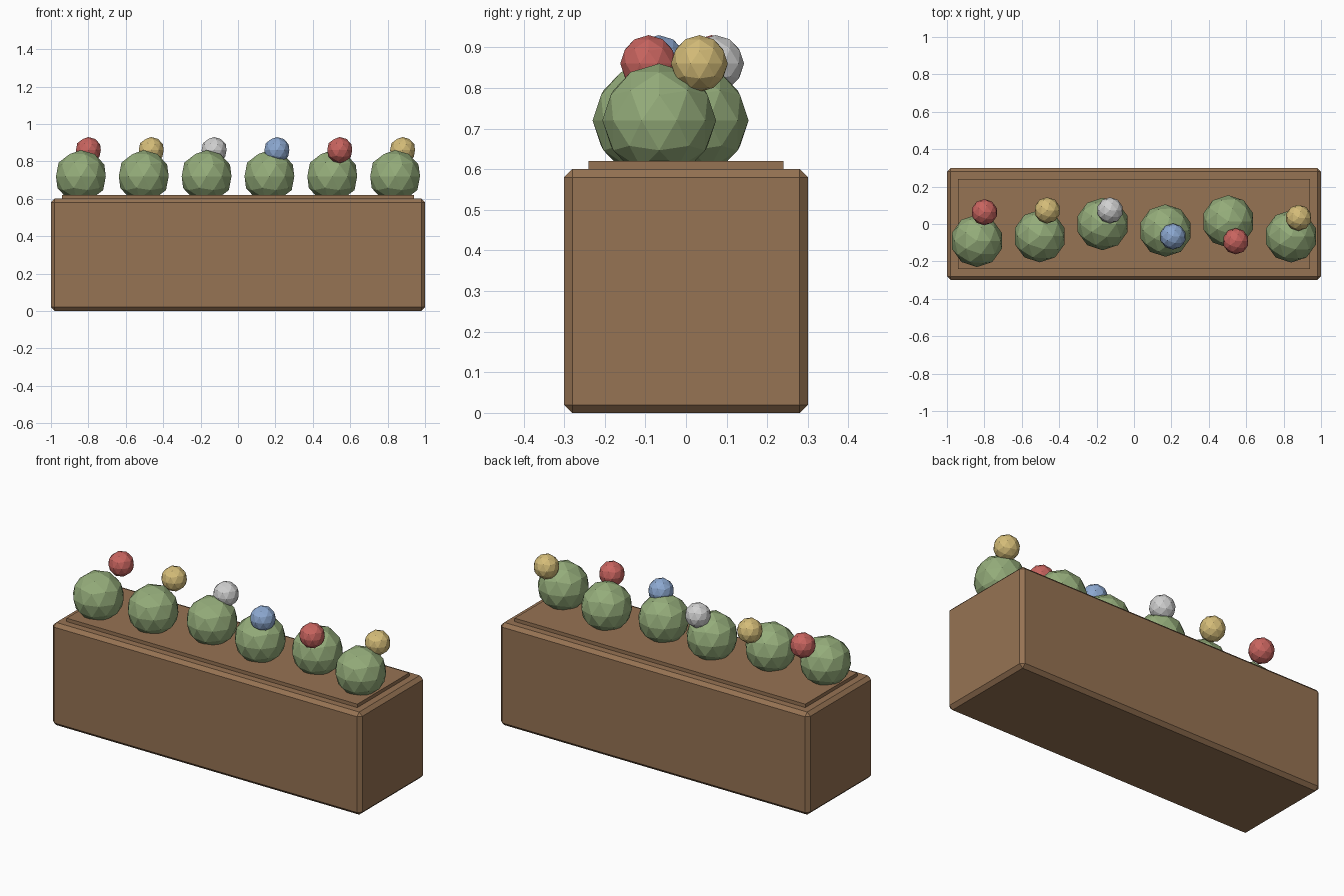
import bpy

if "Cube" in bpy.data.objects:
    bpy.data.objects.remove(bpy.data.objects["Cube"])


def material(name, rgb):
    # sRGB 0-255 converted to linear
    lin = [((c / 255 + 0.055) / 1.055) ** 2.4 for c in rgb]
    m = bpy.data.materials.new(name)
    m.diffuse_color = (*lin, 1)
    m.use_nodes = True
    m.node_tree.nodes["Principled BSDF"].inputs["Base Color"].default_value = m.diffuse_color
    return m


wood = material("brown wood", (150, 115, 83))
leaf = material("leaf green", (148, 172, 122))
petals = {
    "red": material("red petals", (200, 100, 95)),
    "yellow": material("yellow petals", (212, 188, 120)),
    "white": material("white petals", (208, 208, 208)),
    "blue": material("blue petals", (140, 168, 208)),
}


def box(name, size, z, mat, bevel=0):
    bpy.ops.mesh.primitive_cube_add(size=1, location=(0, 0, z))
    o = bpy.context.object
    o.name = name
    o.scale = size
    bpy.ops.object.transform_apply(location=False, rotation=False, scale=True)
    o.data.materials.append(mat)
    if bevel:
        b = o.modifiers.new("edge", "BEVEL")
        b.width = bevel
        b.segments = 1
    return o


def ball(name, radius, loc, mat):
    bpy.ops.mesh.primitive_ico_sphere_add(subdivisions=2, radius=radius, location=loc)
    o = bpy.context.object
    o.name = name
    o.data.materials.append(mat)


# Planter trough and the raised bed on top
box("planter_box", (2, 0.6, 0.6), 0.3, wood, 0.02)
box("planter_bed", (1.88, 0.48, 0.06), 0.59, wood)

# Row of bushes, each with one flower: bush y, flower y, flower colour
plants = [(-0.09, 0.063, "red"), (-0.065, 0.073, "yellow"), (0.0, 0.073, "white"),
          (-0.035, -0.067, "blue"), (0.014, -0.092, "red"), (-0.066, 0.033, "yellow")]
for i, (by, fy, colour) in enumerate(plants):
    x = -0.84 + 0.336 * i
    ball(f"bush_{i + 1}", 0.14, (x, by, 0.72), leaf)
    ball(f"flower_{i + 1}", 0.07, (x + 0.04, fy, 0.86), petals[colour])
